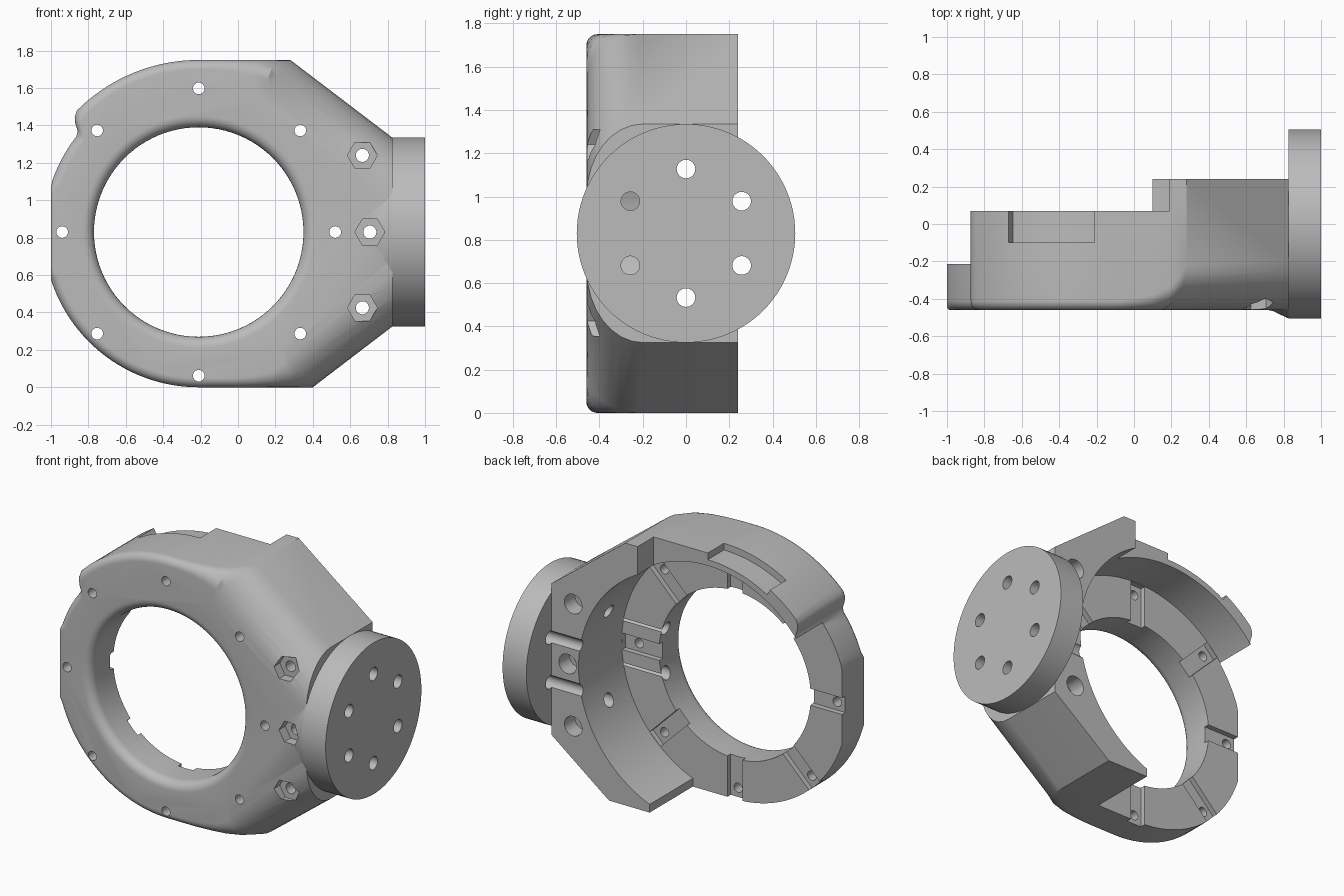
import bpy, bmesh, math
from mathutils import Vector

cube = bpy.data.objects.get("Cube")
if cube:
    bpy.data.objects.remove(cube)

grey = bpy.data.materials.new("plain grey")
grey.use_nodes = True
grey.diffuse_color = (0.5, 0.5, 0.5, 1)
grey.node_tree.nodes["Principled BSDF"].inputs["Base Color"].default_value = (0.5, 0.5, 0.5, 1)

CX, CZ = -0.21, 0.83          # ring centre
FRONT, PLATE, RIM, BACK = -0.46, -0.215, 0.07, 0.24


def loft(name, rings):
    """Closed solid through a list of equal-length rings."""
    bm = bmesh.new()
    rows = [[bm.verts.new(p) for p in ring] for ring in rings]
    n = len(rows[0])
    for a, b in zip(rows, rows[1:]):
        for i in range(n):
            j = (i + 1) % n
            bm.faces.new((a[i], a[j], b[j], b[i]))
    bm.faces.new(rows[0])
    bm.faces.new(rows[-1])
    bmesh.ops.recalc_face_normals(bm, faces=bm.faces)
    bmesh.ops.triangulate(bm, faces=bm.faces)
    mesh = bpy.data.meshes.new(name)
    bm.to_mesh(mesh)
    bm.free()
    mesh.materials.append(grey)
    obj = bpy.data.objects.new(name, mesh)
    bpy.context.collection.objects.link(obj)
    return obj


def polar(radius, deg, x=CX, z=CZ):
    a = math.radians(deg)
    return x + radius * math.cos(a), z + radius * math.sin(a)


def circle(x, z, r, n=32, turn=0):
    return [polar(r, turn + 360 * i / n, x, z) for i in range(n)]


def prism(name, outline, y0, y1):
    return loft(name, [[(x, y, z) for x, z in outline] for y in (y0, y1)])


def box(name, x0, x1, y0, y1, z0, z1):
    return prism(name, [(x0, z0), (x1, z0), (x1, z1), (x0, z1)], y0, y1)


def lathe_x(name, profile, y=0, z=CZ, n=32):
    return loft(name, [[(x, b, c) for b, c in circle(y, z, r, n)] for x, r in profile])


def boolean(target, tool, operation="DIFFERENCE"):
    mod = target.modifiers.new("cut", "BOOLEAN")
    mod.operation, mod.solver, mod.object = operation, "EXACT", tool
    bpy.context.view_layer.objects.active = target
    bpy.ops.object.modifier_apply(modifier=mod.name)
    bpy.data.objects.remove(tool)


# Outline of the housing: outer point, inner point of its front rounding, depth
outline = []


def add(p, r, q=None):
    p = Vector(p)
    if q is None:
        q = p + (Vector((CX, CZ)) - p).normalized() * r
    outline.append((p, Vector(q), r))


add((0.28, 1.75), 0.24, (0.12, 1.54))
for x, r in ((0.2, 0.13), (0.1, 0.08), (0.0, 0.06), (-0.1, 0.05)):
    add((x, 1.75), r, (x - r * 0.4, 1.75 - r))
for i in range(19):
    add(polar(0.92, 90 + 45 * i / 18), 0.05)
add((-0.873, 1.445), 0.05)
add((-0.87, 1.41), 0.05)
add((-0.857, 1.37), 0.05)
for i in range(49):
    x, z = polar(0.83, 142 + 128 * i / 48)
    add((max(x, -1), z), 0.05 if x > -1 else 0.02)
for x, r in ((0.0, 0.05), (0.1, 0.06), (0.2, 0.08), (0.3, 0.13)):
    add((x, 0), r, (x - r * 0.4, r))
add((0.4, 0), 0.24, (0.24, 0.2))
add((0.825, 0.325), 0.26, (0.825, 0.67))
add((0.825, 1.335), 0.26, (0.825, 1.0))

rings = [[(p.x, BACK + 0.05, p.y) for p, q, r in outline]]
for k in range(9):
    a = math.pi / 2 * k / 8
    ring = []
    for p, q, r in outline:
        s = p.lerp(q, 1 - math.cos(a))
        ring.append((s.x, FRONT + r * (1 - math.sin(a)), s.y))
    rings.append(ring)
body = loft("ring_housing", rings)

# Neck flaring out to the mounting disc
neck = lathe_x("neck", [(0.64, 0.44), (0.7, 0.462), (0.75, 0.472), (0.79, 0.488), (0.825, 0.504)], n=96)
boolean(body, neck, "UNION")

# Stepped back: block, rim wall and thin ring plate
boolean(body, box("back_trim", -2, 2, BACK, 1, -1, 3))
boolean(body, prism("recess", circle(CX, CZ, 0.835, 128), PLATE, 1))
boolean(body, box("low_trim", -2, 0.1, PLATE, 1, -1, CZ))
boolean(body, box("left_trim", -2, -0.7, PLATE, 1, -1, 1.32))
boolean(body, box("top_trim", -2, 0.19, RIM, 1, CZ, 3))

# Main bore with rounded front lip
lip = [(1, 0.56), (-0.4, 0.56)]
for k in range(1, 7):
    a = math.pi / 2 * k / 6
    lip.append((-0.4 - 0.06 * math.sin(a), 0.62 - 0.06 * math.cos(a)))
lip.append((-0.6, 0.62))
boolean(body, loft("bore", [[(x, y, z) for x, z in circle(CX, CZ, r, 96)] for y, r in lip]))

# Shallow pocket on the outside of the rim wall
pocket = [polar(0.875, 90 + 3 * i) for i in range(11)] + [polar(1.0, 120 - 3 * i) for i in range(11)]
boolean(body, prism("pocket", pocket, -0.1, 0.2))

# Eight radial slots with screw holes
for i in range(8):
    deg = 45 * i
    u = Vector((math.cos(math.radians(deg)), math.sin(math.radians(deg))))
    v = Vector((-u.y, u.x)) * 0.055
    c = Vector((CX, CZ))
    slot = [c + u * 0.5 - v, c + u * 0.832 - v, c + u * 0.832 + v, c + u * 0.5 + v]
    boolean(body, prism("slot", [tuple(p) for p in slot], PLATE - 0.035, PLATE + 0.03))
    x, z = polar(0.73 if i % 4 == 0 else 0.768, deg)
    boolean(body, prism("screw_hole", circle(x, z, 0.031, 24), -1, -0.1))

# Three through bolts: hexagon pocket in front, round counterbore behind
for x, z in ((0.665, 1.24), (0.705, 0.83), (0.665, 0.425)):
    boolean(body, prism("hex_pocket", circle(x, z, 0.08, 6), -1, -0.395))
    boolean(body, prism("bolt_hole", circle(x, z, 0.035, 24), -1, 1))
    boolean(body, prism("counterbore", circle(x, z, 0.065), 0.13, 1))

# Mounting disc, drilled together with the housing
disc = lathe_x("mounting_disc", [(0.825, 0.505), (1.0, 0.505)], n=96)
for i in range(6):
    y, z = polar(0.297, 30 + 60 * i, 0, CZ)
    for part in (body, disc):
        boolean(part, lathe_x("disc_hole", [(0.1, 0.043), (1.2, 0.043)], y, z))

for part in (body, disc):
    bpy.ops.object.select_all(action="DESELECT")
    part.select_set(True)
    bpy.context.view_layer.objects.active = part
    bpy.ops.object.shade_smooth_by_angle(angle=math.radians(30))
